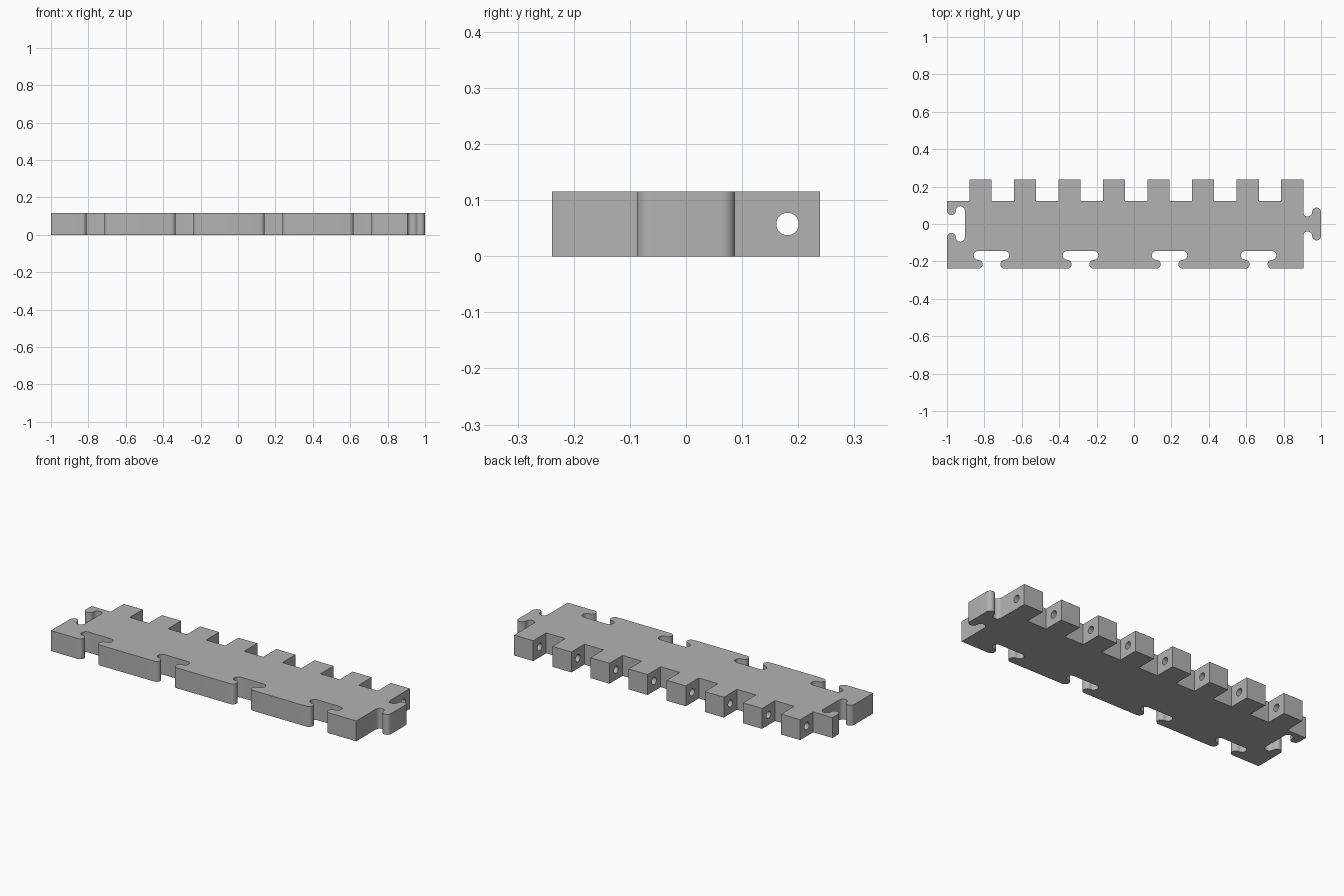
import bpy, bmesh, math
from mathutils import Matrix

cube = bpy.data.objects.get("Cube")
if cube:
    bpy.data.objects.remove(cube, do_unlink=True)

UNIT = 0.119             # tooth width
R = UNIT / 5             # radius of the rounded lips
HEIGHT = 0.115
LEFT, RIGHT = -1.0, 0.905
FRONT, SHOULDER, BACK = -0.239, 0.123, 0.239
STEPS = 14

plastic = bpy.data.materials.new("light grey")
plastic.use_nodes = True
grey = (0.45, 0.45, 0.45, 1)
plastic.diffuse_color = grey
plastic.node_tree.nodes["Principled BSDF"].inputs["Base Color"].default_value = grey


def interlock(centre):
    """Jigsaw profile: u along the edge, v across it."""
    half = []
    for v0, side in ((R, 1), (3 * R, -1)):
        for i in range(STEPS + 1):
            a = math.pi * (i / STEPS - 0.5)
            half.append((-centre + side * R * math.cos(a), v0 + R * math.sin(a)))
    del half[STEPS]      # shared point of the two arcs
    return half + [(-u, v) for u, v in reversed(half)]


socket = interlock(3 * R)
tab = interlock(0.0637)

# Outline, counter-clockwise: front sockets, right tab, back teeth, left socket
outline = [(LEFT, FRONT)]
for i in range(4):
    cx = LEFT + 2 * UNIT + i * 4 * UNIT
    outline += [(cx + u, FRONT + v) for u, v in socket]
outline.append((RIGHT, FRONT))
outline += [(RIGHT + v, u) for u, v in tab]
for i in range(8):
    x = RIGHT - 2 * i * UNIT
    if i:
        outline.append((x, SHOULDER))
    outline += [(x, BACK), (x - UNIT, BACK), (x - UNIT, SHOULDER)]
outline.append((LEFT, SHOULDER))
outline += [(LEFT + v, -u) for u, v in socket]

# Plate extruded from the outline
bm = bmesh.new()
base = bm.faces.new([bm.verts.new((x, y, 0)) for x, y in outline])
top = bmesh.ops.extrude_face_region(bm, geom=[base])["geom"]
bmesh.ops.translate(bm, vec=(0, 0, HEIGHT),
                    verts=[g for g in top if isinstance(g, bmesh.types.BMVert)])
bmesh.ops.recalc_face_normals(bm, faces=bm.faces)
mesh = bpy.data.meshes.new("hinge_plate")
bm.to_mesh(mesh)
bm.free()
mesh.materials.append(plastic)
plate = bpy.data.objects.new("hinge_plate", mesh)
bpy.context.collection.objects.link(plate)

# Pin hole through all the teeth
bpy.ops.mesh.primitive_cylinder_add(vertices=32, radius=0.02, depth=2.4,
                                    location=(0, 0.181, HEIGHT / 2),
                                    rotation=(0, math.pi / 2, 0))
cutter = bpy.context.object
cutter.name = "pin_hole_cutter"
cutter.data.materials.append(plastic)
cutter.hide_render = True

bpy.ops.object.select_all(action="DESELECT")
plate.select_set(True)
bpy.context.view_layer.objects.active = plate
cut = plate.modifiers.new("pin_hole", "BOOLEAN")
cut.operation = "DIFFERENCE"
cut.solver = "EXACT"
cut.object = cutter
bpy.ops.object.modifier_apply(modifier=cut.name)
bpy.data.objects.remove(cutter, do_unlink=True)
bpy.ops.object.shade_smooth_by_angle(angle=math.radians(30))
